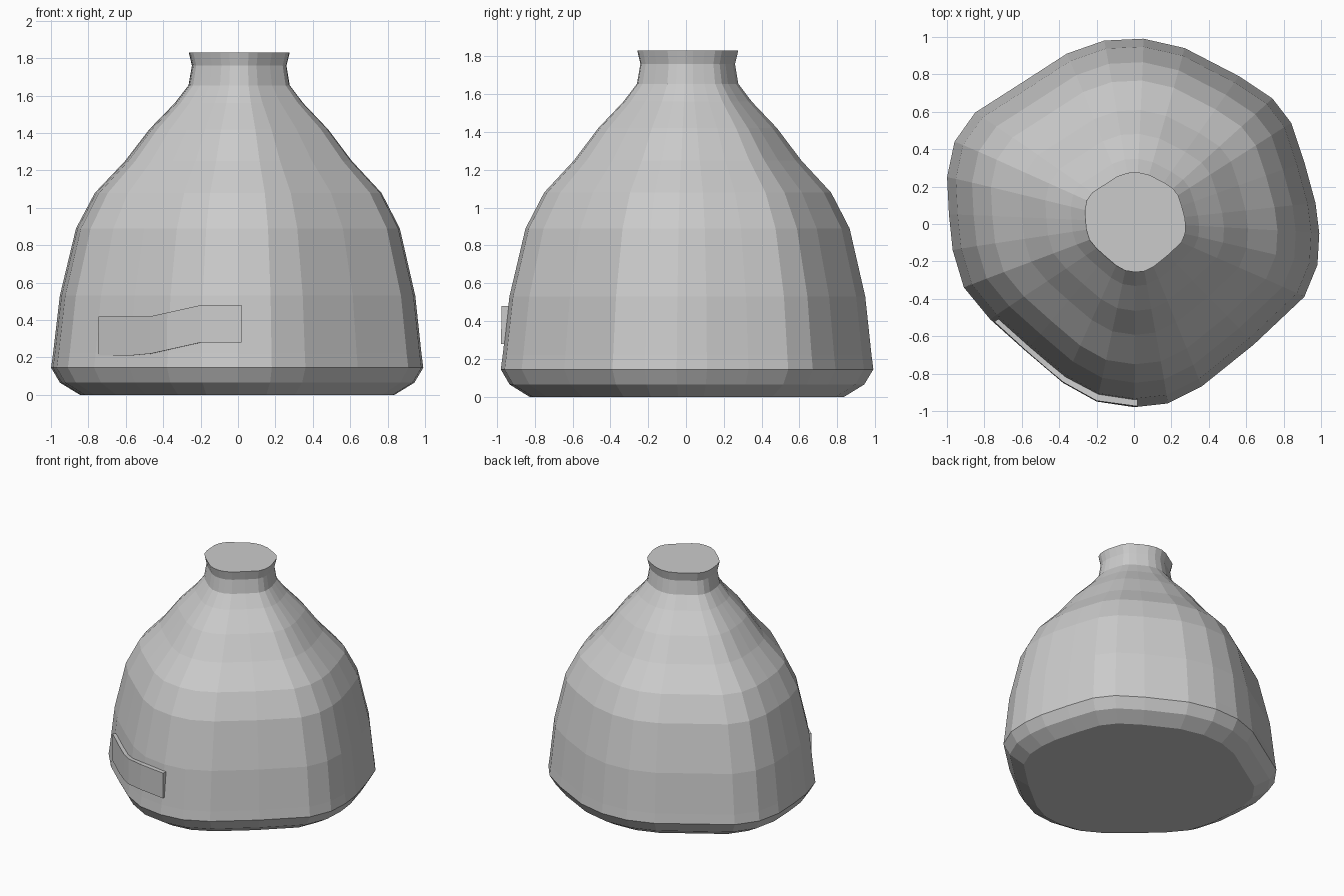
import bpy

if "Cube" in bpy.data.objects:
    bpy.data.objects.remove(bpy.data.objects["Cube"])

# One flat colour
grey = bpy.data.materials.new("light_grey")
grey.diffuse_color = (0.6, 0.6, 0.6, 1)
grey.use_nodes = True
grey.node_tree.nodes["Principled BSDF"].inputs["Base Color"].default_value = grey.diffuse_color

# Wobbly hand-cut cross-section at the widest level (counter-clockwise)
OUTLINE = [(0.05, 0.99), (-0.16, 0.98), (-0.36, 0.91), (-0.60, 0.755), (-0.85, 0.595),
           (-0.96, 0.44), (-1.0, 0.25), (-0.99, 0.05), (-0.97, -0.14), (-0.91, -0.34),
           (-0.77, -0.51), (-0.58, -0.68), (-0.38, -0.85), (-0.20, -0.95), (0.0, -0.98),
           (0.18, -0.96), (0.36, -0.87), (0.64, -0.645), (0.91, -0.39), (0.98, -0.22),
           (0.99, -0.05), (0.97, 0.11), (0.91, 0.33), (0.84, 0.54), (0.74, 0.67),
           (0.56, 0.79), (0.27, 0.94)]

# Height and scale of each ring
PROFILE = [(0, 0.845), (0.065, 0.952), (0.145, 1.0), (0.22, 0.99), (0.53, 0.955),
           (0.89, 0.87), (1.08, 0.77), (1.25, 0.61), (1.42, 0.48), (1.56, 0.345),
           (1.655, 0.272), (1.76, 0.254), (1.83, 0.271)]


def make(name, verts, faces):
    me = bpy.data.meshes.new(name)
    me.from_pydata(verts, [], faces)
    me.materials.append(grey)
    ob = bpy.data.objects.new(name, me)
    bpy.context.collection.objects.link(ob)
    return ob


# Flask body: stacked rings closed by a floor and a flat mouth
n = len(OUTLINE)
verts, faces = [], []
for z, s in PROFILE:
    shift = 0.008 * z / 1.83
    verts += [(x * s + shift, y * s + shift, z) for x, y in OUTLINE]
for r in range(len(PROFILE) - 1):
    for i in range(n):
        j = (i + 1) % n
        faces.append((r * n + i, r * n + j, r * n + n + j, r * n + n + i))
faces.append(tuple(reversed(range(n))))
faces.append(tuple(range((len(PROFILE) - 1) * n, len(PROFILE) * n)))
make("flask_body", verts, faces)

# Label: tilted strip wrapped round the front left (x, y, bottom, top)
STRIP = [(-0.75, -0.525, 0.21, 0.42), (-0.58, -0.68, 0.21, 0.42), (-0.47, -0.775, 0.22, 0.42),
         (-0.38, -0.85, 0.24, 0.44), (-0.20, -0.95, 0.28, 0.48), (0.02, -0.98, 0.28, 0.48)]
verts, faces = [], []
for x, y, lo, hi in STRIP:
    verts += [(x * s, y * s, z) for s, z in
              ((0.95, lo), (0.998, lo), (0.995, hi), (0.94, hi))]
for i in range(len(STRIP) - 1):
    a, b = i * 4, i * 4 + 4
    for k in range(4):
        m = (k + 1) % 4
        faces.append((a + k, b + k, b + m, a + m)[::-1])
e = (len(STRIP) - 1) * 4
faces += [(3, 2, 1, 0), (e, e + 1, e + 2, e + 3)]
label = make("label", verts, faces)

# Keep label faces pointing outward
import bmesh
bm = bmesh.new()
bm.from_mesh(label.data)
bmesh.ops.recalc_face_normals(bm, faces=bm.faces)
bm.to_mesh(label.data)
bm.free()
